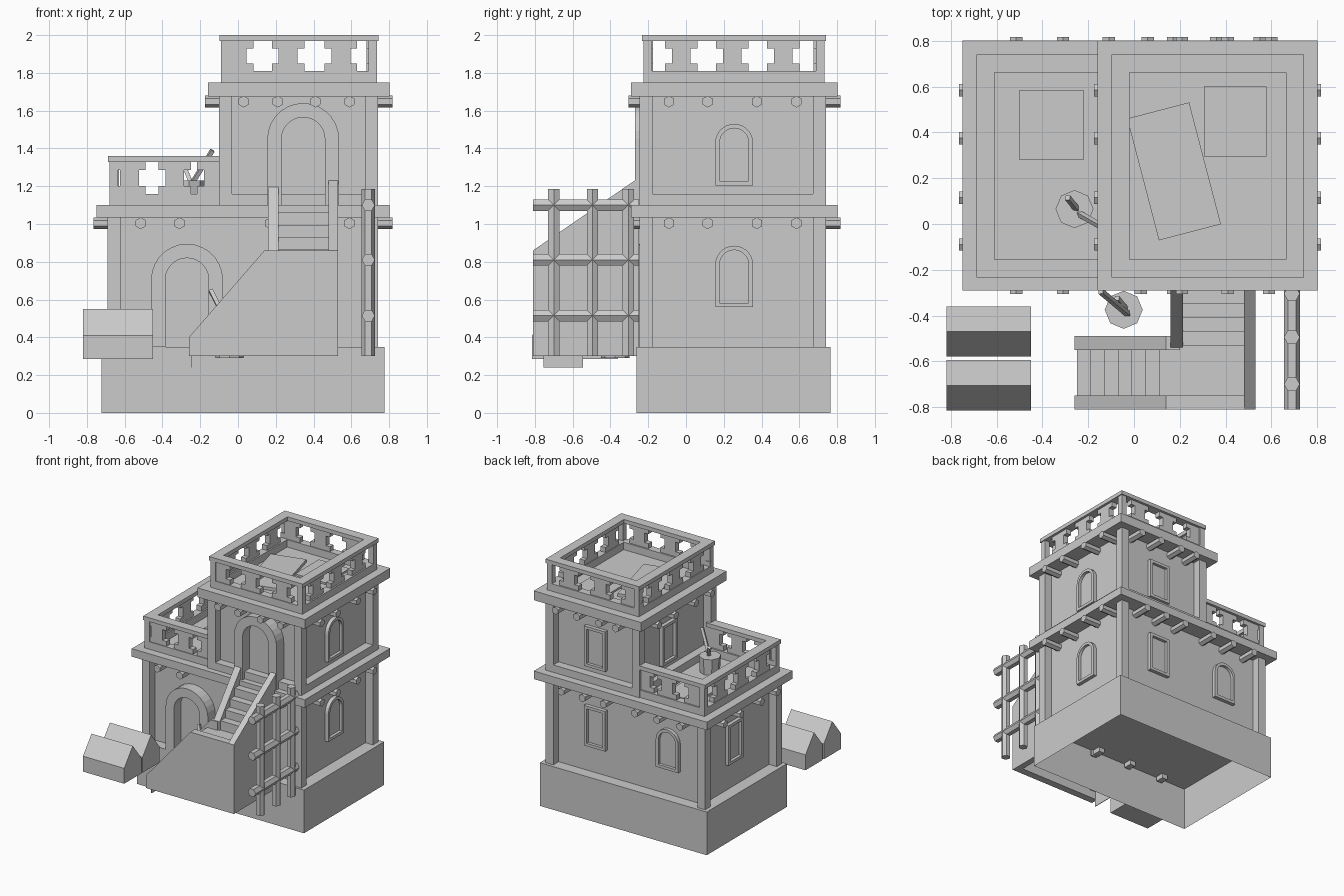
import bpy, bmesh, math
from mathutils import Vector, Matrix

cube = bpy.data.objects.get("Cube")
if cube:
    bpy.data.objects.remove(cube, do_unlink=True)

clay = bpy.data.materials.new("pale_grey")
clay.use_nodes = True
GREY = (0.6, 0.6, 0.6, 1)
clay.diffuse_color = GREY
clay.node_tree.nodes["Principled BSDF"].inputs["Base Color"].default_value = GREY


def finish(name, bm, matrix=None):
    bmesh.ops.recalc_face_normals(bm, faces=bm.faces)
    if matrix:
        bm.transform(matrix)
    mesh = bpy.data.meshes.new(name)
    bm.to_mesh(mesh)
    bm.free()
    mesh.materials.append(clay)
    ob = bpy.data.objects.new(name, mesh)
    bpy.context.collection.objects.link(ob)
    return ob


def box(name, x, y, z, open_bottom=False, matrix=None):
    bm = bmesh.new()
    bmesh.ops.create_cube(bm, size=1)
    for v in bm.verts:
        for i, (lo, hi) in enumerate((x, y, z)):
            v.co[i] = hi if v.co[i] > 0 else lo
    if open_bottom:
        low = [f for f in bm.faces if all(v.co.z == z[0] for v in f.verts)]
        bmesh.ops.delete(bm, geom=low, context='FACES_ONLY')
    return finish(name, bm, matrix)


def prism(name, pts, span, axis):
    """Extrude a profile (u, z) across span along the 'x' or 'y' axis."""
    bm = bmesh.new()
    place = (lambda u, z, s: (s, u, z)) if axis == 'x' else (lambda u, z, s: (u, s, z))
    a, b = [[bm.verts.new(place(u, z, s)) for u, z in pts] for s in span]
    bm.faces.new(a)
    bm.faces.new(b)
    for i in range(len(pts)):
        j = (i + 1) % len(pts)
        bm.faces.new((a[i], a[j], b[j], b[i]))
    return finish(name, bm)


def rod(name, start, end, r, sides=6, r2=None, spin=0):
    start, end = Vector(start), Vector(end)
    d = end - start
    bm = bmesh.new()
    bmesh.ops.create_cone(bm, cap_ends=True, segments=sides, radius1=r,
                          radius2=r if r2 is None else r2, depth=d.length)
    turn = d.to_track_quat('Z', 'Y').to_matrix().to_4x4()
    m = Matrix.Translation((start + end) / 2) @ turn @ Matrix.Rotation(spin, 4, 'Z')
    return finish(name, bm, m)


def outline(r, base, top, arched):
    if not arched:
        return [(-r, base), (-r, top), (r, top), (r, base)]
    arc = [math.pi * (1 - i / 14) for i in range(15)]
    return [(-r, base)] + [(r * math.cos(a), top - r + r * math.sin(a)) for a in arc] + [(r, base)]


def opening(name, spot, angle, r, trim, base, top, depth, arched=True, sill=True):
    """Raised frame with a recessed panel, facing -y before it is turned."""
    bm = bmesh.new()
    out = outline(r, base, top, arched)
    inn = outline(r - trim, base + (trim if sill else 0), top - trim, arched)
    loops = [[bm.verts.new((u, y, z)) for u, z in pts]
             for pts, y in ((out, 0), (out, -depth), (inn, -depth), (inn, -0.006))]
    n = len(out)
    for a, b in zip(loops, loops[1:]):
        for i in range(n if sill else n - 1):
            j = (i + 1) % n
            bm.faces.new((a[i], a[j], b[j], b[i]))
    bm.faces.new(loops[-1])
    finish(name, bm, Matrix.Translation((*spot, 0)) @ Matrix.Rotation(angle, 4, 'Z'))


def posts(name, xs, ys, z):
    w = 0.068
    for x in (xs[0], xs[1] - w):
        for y in (ys[0], ys[1] - w):
            box(name, (x, x + w), (y, y + w), z)


def baluster(name, c, span, axis, z, h):
    # Narrow-waisted block; neighbours leave cross-shaped gaps
    w, m, a, b = 0.086, 0.05, 0.04, h - 0.04
    half = [(w, 0), (w, a), (m, a), (m, b), (w, b), (w, h)]
    pts = half + [(-u, v) for u, v in reversed(half)]
    prism(name, [(c + u, z + v) for u, v in pts], span, axis)


def parapet(name, xs, ys, z, h, x_centres, right):
    t, g = 0.062, 0.008
    runs = [(xs, (ys[0], ys[0] + t)), (xs, (ys[1] - t, ys[1])), ((xs[0], xs[0] + t), ys)]
    if right:
        runs.append(((xs[1] - t, xs[1]), ys))
    top = z + 0.06 + h
    for rx, ry in runs:
        box(name + "_curb", rx, ry, (z, z + 0.06))
        box(name + "_rail", (rx[0] - g, rx[1] + g), (ry[0] - g, ry[1] + g), (top, top + 0.032))
        if rx == xs:
            for c in x_centres:
                baluster(name + "_baluster", c, (ry[0] + 0.006, ry[1] - 0.012), 'y', z + 0.06, h)
        else:
            for c in (-0.025, 0.245, 0.515):
                baluster(name + "_baluster", c, (rx[0] + 0.006, rx[1] - 0.012), 'x', z + 0.06, h)
    for x in (xs[0], xs[1] - 0.045) if right else (xs[0],):
        for y in (ys[0], ys[1] - 0.045):
            box(name + "_corner", (x, x + 0.045), (y, y + 0.045), (z + 0.06, top))


# Plinth, an open shell with joist ends inside
box("plinth", (-0.722, 0.775), (-0.262, 0.765), (0, 0.35), open_bottom=True)
for x in (-0.46, -0.14, 0.17):
    box("plinth_joist", (x - 0.025, x + 0.025), (-0.25, -0.18), (0.31, 0.349))

# Storeys: walls set back behind corner posts, with cornices above
box("lower_walls", (-0.622, 0.672), (-0.177, 0.672), (0.345, 1.05))
posts("lower_post", (-0.69, 0.74), (-0.245, 0.74), (0.35, 1.05))
box("lower_cornice", (-0.75, 0.803), (-0.29, 0.803), (1.035, 1.10))
box("upper_walls", (-0.032, 0.672), (-0.177, 0.672), (1.09, 1.69))
posts("upper_post", (-0.10, 0.74), (-0.245, 0.74), (1.09, 1.69))
box("upper_skirting", (-0.10, 0.74), (-0.245, 0.74), (1.09, 1.16))
box("upper_cornice", (-0.16, 0.803), (-0.29, 0.803), (1.675, 1.75))

# Hexagonal beam ends under both cornices
SIDE_BEAMS = (-0.09, 0.115, 0.375, 0.585)
for z, left, front, back in (
        (1.004, -0.69, (-0.515, -0.31, 0.17, 0.36, 0.59), (-0.515, -0.31, -0.11, 0.17, 0.36, 0.55)),
        (1.648, -0.10, (0.03, 0.21, 0.41, 0.59), (0.06, 0.21, 0.41, 0.6))):
    for x in front:
        rod("front_beam", (x, -0.16, z), (x, -0.305, z), 0.031)
    for x in back:
        rod("back_beam", (x, 0.65, z), (x, 0.818, z), 0.031)
    for y in SIDE_BEAMS:
        rod("left_beam", (0.65, y, z), (0.818, y, z), 0.031)
        rod("right_beam", (left + 0.09, y, z), (left - 0.075, y, z), 0.031)

# Roof parapets
parapet("terrace", (-0.68, -0.08), (-0.225, 0.732), 1.10, 0.167, (-0.575, -0.335, -0.13), False)
parapet("tower_parapet", (-0.09, 0.735), (-0.225, 0.732), 1.75, 0.158, (-0.005, 0.265, 0.545), True)

# Roof hatches and a rug
box("terrace_hatch", (-0.5, -0.22), (0.28, 0.585), (1.09, 1.115))
box("tower_hatch", (0.305, 0.58), (0.295, 0.6), (1.74, 1.765))
box("rug", (-0.14, 0.14), (-0.275, 0.275), (1.745, 1.775),
    matrix=Matrix.Translation((0.175, 0.23, 0)) @ Matrix.Rotation(0.255, 4, 'Z'))

# Arched doors
opening("lower_door", (-0.27, -0.177), 0, 0.19, 0.075, 0.35, 0.895, 0.093, sill=False)
opening("upper_door", (0.345, -0.177), 0, 0.19, 0.075, 1.10, 1.64, 0.093, sill=False)

# Windows: arched on the left, square and arched elsewhere
for base in (0.56, 1.205):
    top = base + 0.325
    opening("left_window", (0.672, 0.255), math.pi / 2, 0.1, 0.023, base, top, 0.03)
    opening("back_window", (0.33, 0.672), math.pi, 0.095, 0.023, base, top, 0.03, arched=False)
    wall = -0.622 if base < 1 else -0.032
    opening("right_window", (wall, 0.29), -math.pi / 2, 0.095, 0.023, base, top, 0.03, arched=False)
opening("back_arched_window", (-0.32, 0.672), math.pi, 0.1, 0.023, 0.56, 0.885, 0.03)

# Staircase: thin treads and risers, open underneath
T = 0.005
for i in range(7):
    x, z = -0.25 + i * 0.06, 0.37 + i * 0.07
    box("lower_riser", (x, x + T), (-0.755, -0.545), (z - (0.07 if i else 0.13), z))
    box("lower_tread", (x, x + 0.06 + T), (-0.755, -0.545), (z - T, z))
box("landing", (0.165, 0.485), (-0.755, -0.525), (0.785, 0.79))
for i in range(4):
    y, z = -0.53 + i * 0.06, 0.865 + i * 0.065
    box("upper_riser", (0.21, 0.485), (y, y + T), (z - 0.075, z))
    box("upper_tread", (0.21, 0.485), (y, y + 0.06 + T), (z - T, z))

# Stair side walls
ramp = [(-0.26, 0.30), (-0.26, 0.40), (0.14, 0.86)]
prism("front_stair_wall", ramp + [(0.53, 0.86), (0.53, 0.30)], (-0.81, -0.75), 'y')
prism("inner_stair_wall", ramp + [(0.2, 0.86), (0.2, 0.30)], (-0.55, -0.49), 'y')
prism("left_stair_wall", [(-0.81, 0.30), (-0.81, 0.86), (-0.25, 1.245), (-0.25, 0.30)], (0.48, 0.53), 'x')
prism("right_stair_wall", [(-0.54, 0.30), (-0.54, 0.86), (-0.25, 1.22), (-0.25, 0.30)], (0.16, 0.215), 'x')

# Wooden lattice, bars turned so an edge faces outward
for y in (-0.7, -0.495, -0.305):
    rod("lattice_upright", (0.69, y, 0.30), (0.69, y, 1.185), 0.035, spin=math.pi / 6)
for z in (0.515, 0.81, 1.10):
    rod("lattice_bar", (0.69, -0.81, z), (0.69, -0.25, z), 0.035, spin=math.pi / 6)

# Gabled crates
for y in (-0.705, -0.47):
    w = 0.11
    prism("crate", [(y - w, 0.285), (y + w, 0.285), (y + w, 0.41), (y, 0.55), (y - w, 0.41)],
          (-0.82, -0.45), 'x')

# Potted plants
for x, y, z in ((-0.26, 0.065, 1.10), (-0.045, -0.375, 0.29)):
    rod("pot", (x, y, z), (x, y, z + 0.13), 0.075, 8, 0.083)
    rod("long_stem", (x + 0.02, y - 0.02, z + 0.12), (x - 0.1, y + 0.08, z + 0.36)
        if z < 1 else (x + 0.125, y - 0.08, z + 0.29), 0.015, 4)
    rod("short_stem", (x + 0.01, y, z + 0.12), (x - 0.03, y + 0.05, z + 0.22), 0.015, 4)
